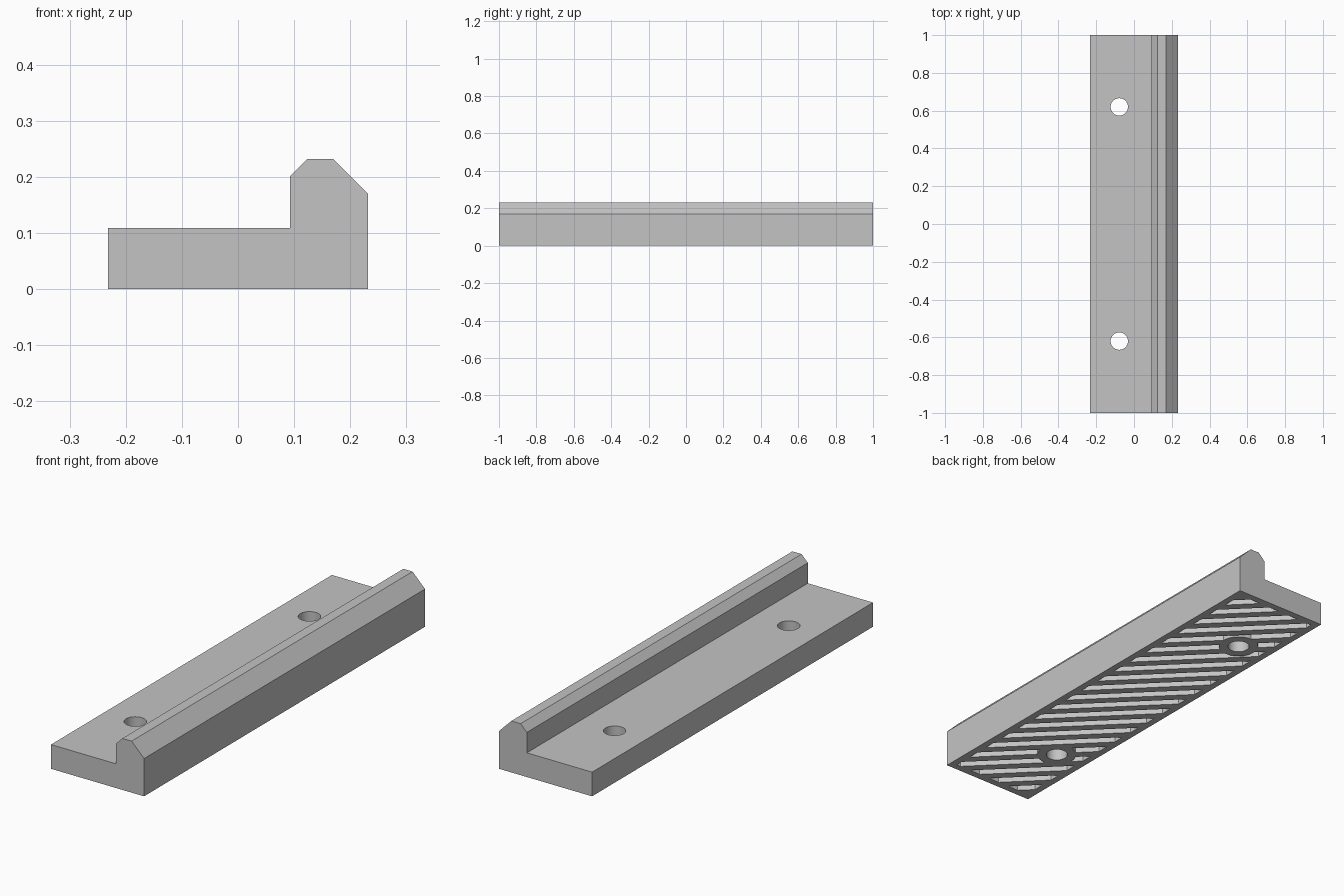
import bpy
import bmesh
import math
from mathutils import Matrix, Vector

if "Cube" in bpy.data.objects:
    bpy.data.objects.remove(bpy.data.objects["Cube"], do_unlink=True)

HALF_W, HALF_L = 0.232, 1.0
HOLE_X, HOLE_Y, HOLE_R, BOSS_R = -0.078, 0.62, 0.046, 0.085
BORDER, PITCH, SLOT_W, SLOT_D = 0.031, 0.077, 0.0385, 0.031

grey = bpy.data.materials.new("plain_grey")
grey.use_nodes = True
grey.diffuse_color = (0.55, 0.55, 0.55, 1)
grey.node_tree.nodes["Principled BSDF"].inputs["Base Color"].default_value = (0.55, 0.55, 0.55, 1)


def make_object(name, bm):
    bmesh.ops.recalc_face_normals(bm, faces=bm.faces)
    mesh = bpy.data.meshes.new(name)
    bm.to_mesh(mesh)
    bm.free()
    mesh.materials.append(grey)
    obj = bpy.data.objects.new(name, mesh)
    bpy.context.collection.objects.link(obj)
    return obj


def add_box(bm, size, matrix=Matrix()):
    bmesh.ops.create_cube(bm, size=1, matrix=matrix @ Matrix.Diagonal((*size, 1)))


def cylinders(name, radius, height):
    bm = bmesh.new()
    for side in (-1, 1):
        bmesh.ops.create_cone(bm, cap_ends=True, segments=48, radius1=radius, radius2=radius,
                              depth=height, matrix=Matrix.Translation((HOLE_X, side * HOLE_Y, 0)))
    return make_object(name, bm)


def boolean(target, cutter, operation):
    """Apply one boolean and remove the cutter."""
    cutter.hide_render = True
    mod = target.modifiers.new("cut", "BOOLEAN")
    mod.operation, mod.object, mod.solver = operation, cutter, "EXACT"
    graph = bpy.context.evaluated_depsgraph_get()
    graph.update()
    mesh = bpy.data.meshes.new_from_object(target.evaluated_get(graph))
    target.modifiers.clear()
    target.data = mesh
    bpy.data.objects.remove(cutter, do_unlink=True)


# Rail: extruded profile with a chamfered ridge along the left side
profile = [(-HALF_W, 0), (HALF_W, 0), (HALF_W, 0.17), (0.17, 0.232),
           (0.124, 0.232), (0.093, 0.201), (0.093, 0.109), (-HALF_W, 0.109)]
bm = bmesh.new()
face = bm.faces.new([bm.verts.new((x, -HALF_L, z)) for x, z in profile])
end = bmesh.ops.extrude_face_region(bm, geom=[face])["geom"]
bmesh.ops.translate(bm, vec=Vector((0, 2 * HALF_L, 0)),
                    verts=[v for v in end if isinstance(v, bmesh.types.BMVert)])
rail = make_object("rail", bm)

# Diagonal grooves in the underside, kept inside a border and clear of the holes
bm = bmesh.new()
turn = Matrix.Rotation(math.radians(45), 4, "Z")
for i in range(-11, 12):
    add_box(bm, (SLOT_W, 4, 0.4), turn @ Matrix.Translation((i * PITCH, 0, 0)))
grooves = make_object("groove_cutter", bm)

bm = bmesh.new()
add_box(bm, (2 * (HALF_W - BORDER), 2 * (HALF_L - BORDER), 2 * SLOT_D))
boolean(grooves, make_object("groove_limit", bm), "INTERSECT")
boolean(grooves, cylinders("hole_bosses", BOSS_R, 0.3), "DIFFERENCE")
boolean(rail, grooves, "DIFFERENCE")

# Two screw holes through the flat part
boolean(rail, cylinders("hole_cutter", HOLE_R, 1), "DIFFERENCE")

# One material and crisp edges
rail.data.materials.clear()
rail.data.materials.append(grey)
for poly in rail.data.polygons:
    poly.material_index = 0
bpy.ops.object.select_all(action="DESELECT")
rail.select_set(True)
bpy.context.view_layer.objects.active = rail
bpy.ops.object.shade_smooth_by_angle(angle=math.radians(30))
